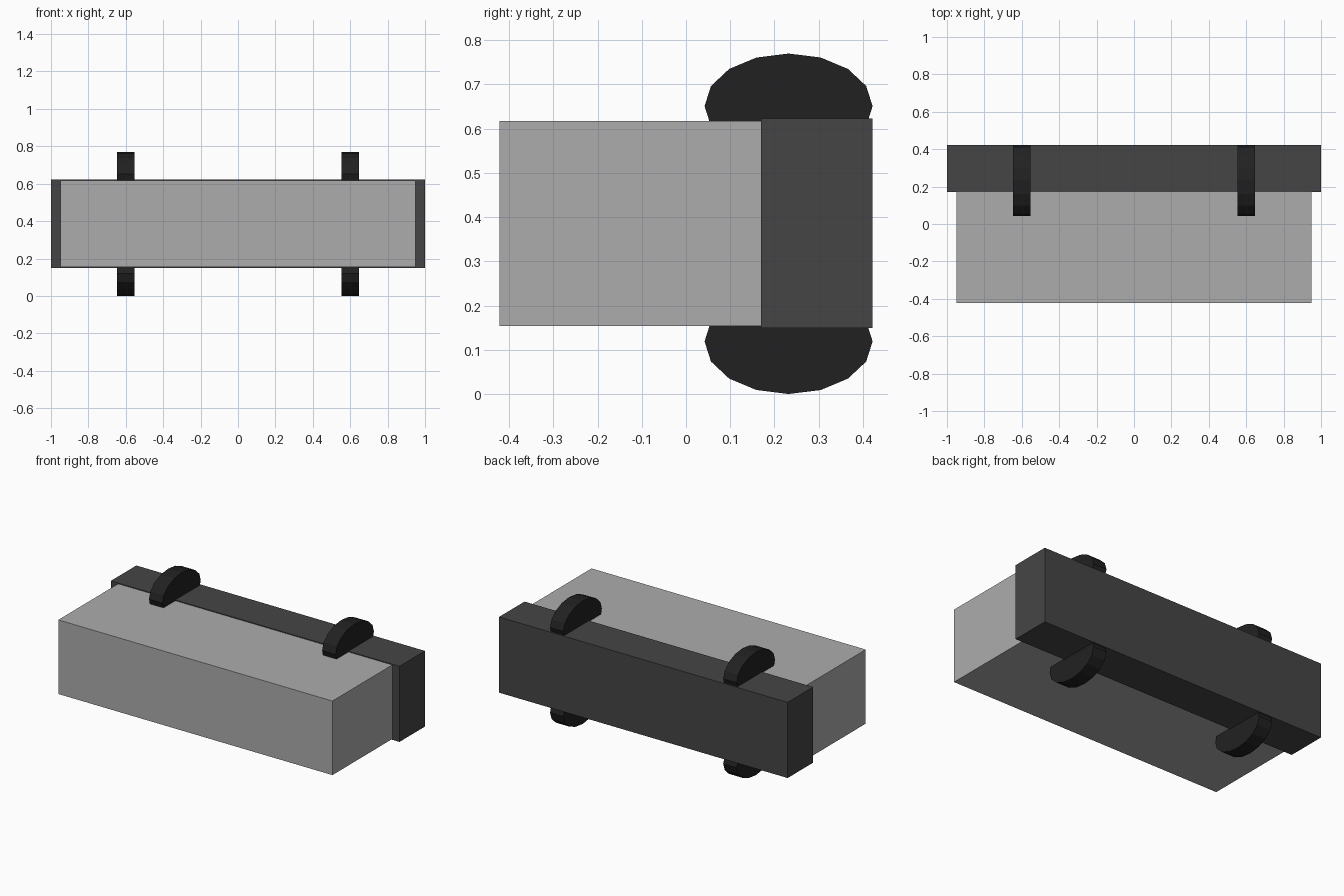
import bpy, math

if "Cube" in bpy.data.objects:
    bpy.data.objects.remove(bpy.data.objects["Cube"])


def material(name, srgb):
    v = ((srgb / 255 + 0.055) / 1.055) ** 2.4
    m = bpy.data.materials.new(name)
    m.diffuse_color = (v, v, v, 1)
    m.use_nodes = True
    m.node_tree.nodes["Principled BSDF"].inputs["Base Color"].default_value = m.diffuse_color
    return m


light = material("light grey", 172)
dark = material("dark grey", 69)
black = material("near black", 33)


def box(name, lo, hi, mat):
    bpy.ops.mesh.primitive_cube_add(size=1, location=[(a + b) / 2 for a, b in zip(lo, hi)])
    o = bpy.context.object
    o.name = name
    o.scale = [b - a for a, b in zip(lo, hi)]
    bpy.ops.object.transform_apply(location=False, rotation=False, scale=True)
    o.data.materials.append(mat)


# Main body and the slightly larger back section
box("body", (-0.95, -0.422, 0.154), (0.95, 0.171, 0.618), light)
box("back_section", (-1, 0.17, 0.149), (1, 0.422, 0.623), dark)

# Flattened 16-sided discs poking out above and below
for side, x in (("left", -0.6), ("right", 0.6)):
    for level, z in (("lower", 0.119), ("upper", 0.651)):
        bpy.ops.mesh.primitive_cylinder_add(vertices=16, radius=1, depth=0.093,
                                            location=(x, 0.232, z),
                                            rotation=(0, math.pi / 2, 0))
        disc = bpy.context.object
        disc.name = f"{level}_{side}_disc"
        disc.scale = (0.119, 0.19, 1)  # local x points along world z
        disc.data.materials.append(black)
